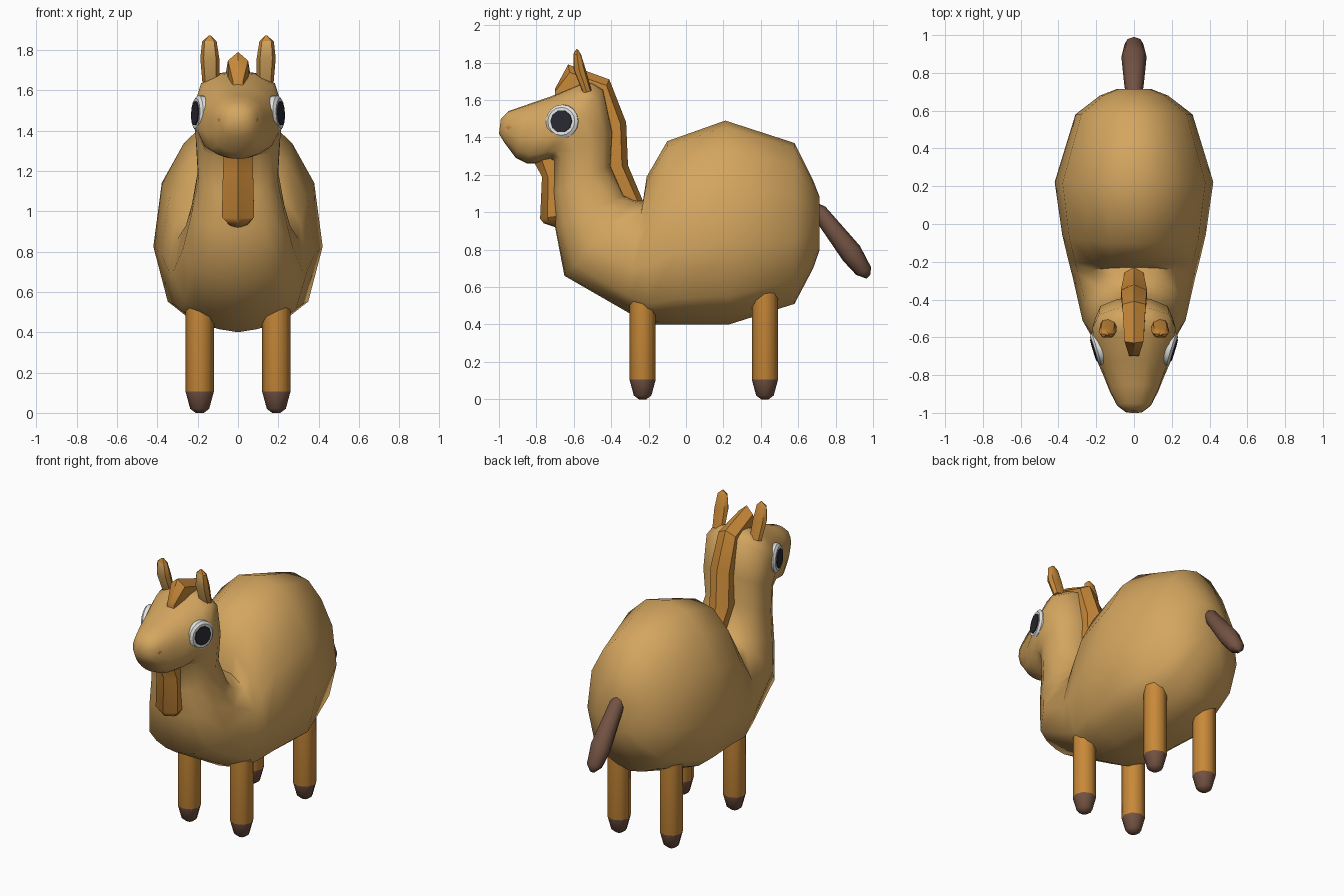
import bpy, bmesh, math
from mathutils import Vector, Matrix

if "Cube" in bpy.data.objects:
    bpy.data.objects.remove(bpy.data.objects["Cube"])


def material(name, rgb):
    m = bpy.data.materials.new(name)
    m.diffuse_color = (*rgb, 1)
    m.use_nodes = True
    m.node_tree.nodes["Principled BSDF"].inputs["Base Color"].default_value = m.diffuse_color
    return m


TAN = material("tan coat", (0.66, 0.38, 0.115))
ORANGE = material("orange hair", (0.58, 0.25, 0.04))
BROWN = material("dark brown", (0.17, 0.085, 0.055))
WHITE = material("eye white", (0.78, 0.78, 0.76))
BLACK = material("pupil black", (0.022, 0.022, 0.032))


def loft(name, rings, mats, angle=50, rule=None):
    """Skin a list of equal-length point rings and close both ends."""
    bm = bmesh.new()
    vs = [[bm.verts.new(p) for p in ring] for ring in rings]
    n = len(vs[0])
    for a, b in zip(vs, vs[1:]):
        for i in range(n):
            j = (i + 1) % n
            bm.faces.new((a[i], a[j], b[j], b[i]))
    bm.faces.new(vs[0])
    bm.faces.new(vs[-1])
    bmesh.ops.recalc_face_normals(bm, faces=bm.faces)
    for f in bm.faces:
        f.material_index = rule(f) if rule else 0
    mesh = bpy.data.meshes.new(name)
    bm.to_mesh(mesh)
    bm.free()
    for m in mats:
        mesh.materials.append(m)
    ob = bpy.data.objects.new(name, mesh)
    bpy.context.collection.objects.link(ob)
    bpy.ops.object.select_all(action='DESELECT')
    ob.select_set(True)
    bpy.context.view_layer.objects.active = ob
    bpy.ops.object.shade_smooth_by_angle(angle=math.radians(angle))
    return ob


def section(top, bottom, w, half, x0=0.0):
    """Symmetric ring between two (y, z) points; half lists (across, up) pairs."""
    t, b = Vector(top), Vector(bottom)
    pts = []
    for u, v in half + [(-u, v) for u, v in reversed(half) if u]:
        p = b.lerp(t, v)
        pts.append((x0 + u * w, p.x, p.y))
    return pts


# Body, neck and head: one skin along the spine, blending two cross-sections
TRUNK = [(0, 1), (.34, .97), (.64, .86), (.9, .68), (1, .39), (.83, .14), (.6, .07), (.28, .02), (0, 0)]
SKULL = [(0, 1), (.4, .98), (.85, .86), (1, .62), (.98, .36), (.78, .13), (.5, .05), (.25, .01), (0, 0)]
spine = [  # top, bottom, half width, blend to skull
    ((.715, 1.08), (.715, .80), .09, 0),
    ((.68, 1.17), (.68, .70), .18, 0),
    ((.58, 1.37), (.58, .51), .31, 0),
    ((.21, 1.49), (.23, .40), .42, 0),
    ((-.10, 1.38), (-.03, .40), .38, 0),
    ((-.21, 1.19), (-.20, .40), .345, 0),
    ((-.23, 1.06), (-.32, .47), .325, .2),
    ((-.28, 1.07), (-.65, .66), .275, .4),
    ((-.33, 1.09), (-.70, .92), .235, .8),
    ((-.40, 1.25), (-.715, 1.10), .20, 1),
    ((-.39, 1.43), (-.71, 1.27), .21, 1),
    ((-.44, 1.66), (-.73, 1.28), .22, 1),
    ((-.50, 1.695), (-.77, 1.27), .215, 1),
    ((-.57, 1.685), (-.81, 1.26), .20, 1),
    ((-.72, 1.62), (-.85, 1.26), .165, 1),
    ((-.85, 1.575), (-.91, 1.29), .13, 1),
    ((-.95, 1.54), (-.97, 1.37), .09, 1),
    ((-.99, 1.50), (-1.0, 1.42), .045, 1),
]
rings = []
for t, b, w, k in spine:
    half = [(a[0] + (c[0] - a[0]) * k, a[1] + (c[1] - a[1]) * k) for a, c in zip(TRUNK, SKULL)]
    rings.append(section(t, b, w, half))
loft("body", rings, [TAN], 80)

# Mane down the back of the neck
RIDGE = [(0, 1), (1, .75), (1, 0)]
loft("mane", [section(t, b, w, RIDGE) for t, b, w in [
    ((-.70, 1.66), (-.70, 1.60), .025),
    ((-.63, 1.79), (-.60, 1.62), .05),
    ((-.41, 1.71), (-.47, 1.58), .062),
    ((-.32, 1.48), (-.44, 1.44), .068),
    ((-.31, 1.25), (-.44, 1.25), .068),
    ((-.23, 1.06), (-.34, 1.05), .05)]], [ORANGE], 40)

# Beard hanging under the chin
loft("beard", [section(t, b, w, [(0, 1), (1, .6), (1, 0)]) for t, b, w in [
    ((-.83, 1.30), (-.70, 1.30), .07),
    ((-.77, 1.19), (-.69, 1.18), .075),
    ((-.78, .965), (-.68, .98), .08),
    ((-.76, .94), (-.68, .93), .045),
    ((-.70, .92), (-.68, .92), .012)]], [ORANGE], 40)

# Tail
OCT = [(math.sin(i * math.pi / 4), .5 + .5 * math.cos(i * math.pi / 4)) for i in range(5)]
OCT[0], OCT[4] = (0, 1), (0, 0)
loft("tail", [section(t, b, w, OCT) for t, b, w in [
    ((.70, 1.05), (.69, .97), .035),
    ((.745, 1.03), (.70, .945), .05),
    ((.93, .82), (.84, .74), .067),
    ((.99, .705), (.91, .665), .05),
    ((.985, .665), (.965, .645), .015)]], [BROWN], 50)


def disc(name, centre, normal, profile, n, mat):
    """Turned disc: profile lists (radius, height along normal)."""
    q = Vector(normal).to_track_quat('Z', 'Y').to_matrix()
    rs = [[Vector(centre) + q @ Vector((r * math.cos(2 * math.pi * i / n),
                                        r * math.sin(2 * math.pi * i / n), h))
           for i in range(n)] for r, h in profile]
    return loft(name, rs, [mat], 35)


EAR = [(0, 1), (.75, .85), (1, .45), (.65, .05), (0, 0)]
for side, s in (("left", 1), ("right", -1)):
    # Ears with a tan inner face
    ear = [section(t, b, w, EAR, s * x) for t, b, w, x in [
        ((-.505, 1.65), (-.55, 1.635), .042, .135),
        ((-.535, 1.76), (-.60, 1.76), .047, .14),
        ((-.56, 1.84), (-.602, 1.845), .036, .142),
        ((-.575, 1.868), (-.587, 1.872), .006, .14)]]
    loft(side + "_ear", ear, [ORANGE, TAN], 40,
         lambda f: int(f.normal.y < -.75 and f.calc_center_median().z < 1.82))
    # Eyes
    nrm = Vector((s * .95, -.29, .04)).normalized()
    c = Vector((s * .188, -.66, 1.485))
    disc(side + "_eye_white", c, nrm, [(.092, -.04), (.09, .012), (.075, .024)], 16, WHITE)
    disc(side + "_pupil", c, nrm, [(.063, .015), (.06, .029)], 10, BLACK)
    # Nostrils
    disc(side + "_nostril", (s * .085, -.945, 1.455), (s * .85, -.5, 0),
         [(.02, -.02), (.02, .008), (.01, .012)], 4, ORANGE)
    # Legs with dark hooves
    for end, y, top in (("front", -.232, .56), ("back", .422, .62)):
        legs = []
        for z, r in [(0, .02), (.02, .047), (.105, .07), (top, .07)]:
            legs.append([(s * .19 + r * math.cos(i * math.pi / 4), y + r * math.sin(i * math.pi / 4), z)
                         for i in range(8)])
        loft(f"{side}_{end}_leg", legs, [ORANGE, BROWN], 50,
             lambda f: int(f.calc_center_median().z < .1))
